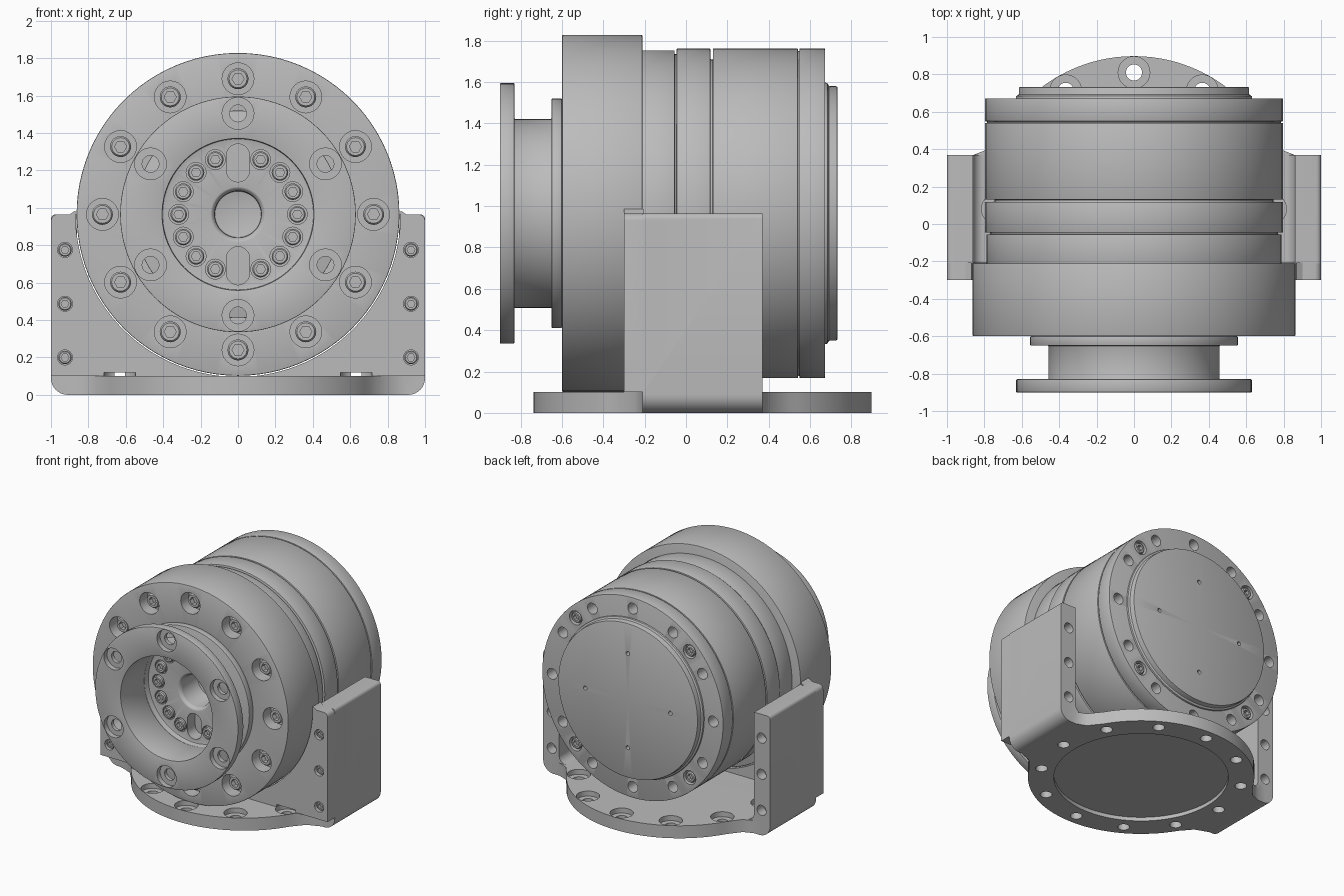
import bpy, bmesh
from math import sin, cos, pi, radians
from mathutils import Vector

cube = bpy.data.objects.get("Cube")
if cube:
    bpy.data.objects.remove(cube)

AXIS_Z = 0.965          # height of the drive axis
BASE_Y = 0.08           # centre of the round foot

grey = bpy.data.materials.new("machined_grey")
grey.use_nodes = True
grey.diffuse_color = (0.5, 0.5, 0.5, 1)
grey.node_tree.nodes["Principled BSDF"].inputs["Base Color"].default_value = (0.5, 0.5, 0.5, 1)


def lathe(bm, profile, centre=(0, 0, 0), axis="y", segs=24, closed=False, hex_rings=()):
    """Revolve (radius, offset) points; rings listed in hex_rings become hexagonal."""
    c, rings = Vector(centre), []
    for k, (r, h) in enumerate(profile):
        ring = []
        for i in range(1 if r == 0 else segs):
            a = 2 * pi * i / segs
            q = r / cos((a % (pi / 3)) - pi / 6) if k in hex_rings else r
            u, v = q * cos(a), q * sin(a)
            ring.append(bm.verts.new(c + Vector((u, h, v) if axis == "y" else (u, v, h))))
        rings.append(ring)
    pairs = list(zip(rings, rings[1:]))
    if closed:
        pairs.append((rings[-1], rings[0]))
    for a, b in pairs:
        for i in range(segs):
            j = (i + 1) % segs
            quad = [a[i % len(a)], a[j % len(a)], b[j % len(b)], b[i % len(b)]]
            quad = list(dict.fromkeys(quad))
            if len(quad) > 2:
                bm.faces.new(quad)


def extrude(bm, points, lo, hi, axis):
    """Extrude a flat outline between two levels on the given axis."""
    def place(p, h):
        return (p[0], h, p[1]) if axis == "y" else (p[0], p[1], h)
    face = bm.faces.new([bm.verts.new(place(p, lo)) for p in points])
    out = bmesh.ops.extrude_face_region(bm, geom=[face])["geom"]
    move = Vector(place((0, 0), hi - lo))
    bmesh.ops.translate(bm, vec=move, verts=[v for v in out if isinstance(v, bmesh.types.BMVert)])


def make(name, bm):
    bmesh.ops.recalc_face_normals(bm, faces=bm.faces)
    mesh = bpy.data.meshes.new(name)
    bm.to_mesh(mesh)
    bm.free()
    mesh.materials.append(grey)
    ob = bpy.data.objects.new(name, mesh)
    bpy.context.collection.objects.link(ob)
    return ob


def finish(ob, bevel=0.0, add=(), cut=None):
    """Soften edges, join and cut with helpers, then bake and shade."""
    helpers = [(a, "UNION") for a in add] + ([(cut, "DIFFERENCE")] if cut else [])
    for helper, op in helpers:
        helper.hide_render = True
        m = ob.modifiers.new(op, "BOOLEAN")
        m.operation, m.object, m.solver = op, helper, "EXACT"
    if bevel:
        m = ob.modifiers.new("Bevel", "BEVEL")
        m.width, m.segments, m.limit_method = bevel, 2, "ANGLE"
        m.angle_limit = radians(40)
        ob.modifiers.move(len(ob.modifiers) - 1, 0)
    graph = bpy.context.evaluated_depsgraph_get()
    graph.update()
    mesh = bpy.data.meshes.new_from_object(ob.evaluated_get(graph))
    ob.modifiers.clear()
    ob.data = mesh
    mesh.name = ob.name
    mesh.shade_smooth()
    mesh.set_sharp_from_angle(angle=radians(32))
    for helper, _ in helpers:
        bpy.data.objects.remove(helper)
    return ob


def ring_spots(radius, degrees, y):
    return [(radius * cos(radians(d)), y, AXIS_Z + radius * sin(radians(d))) for d in degrees]


def arc(cx, cy, r, start, end, n):
    return [(cx + r * cos(radians(start + (end - start) * i / n)),
             cy + r * sin(radians(start + (end - start) * i / n))) for i in range(n + 1)]


def screw(bm, spot, r, length, inward):
    """Socket head screw whose top sits at the spot, shank going inward along y."""
    s = inward
    lathe(bm, [(0, s * length), (r, s * length), (r, s * r * 0.2), (r * 0.85, 0),
               (r * 0.5, 0), (r * 0.5, s * r * 0.7), (0, s * r * 0.7)], spot, hex_rings=(4, 5))


def hole(bm, spot, r, depth, inward, axis="y"):
    lathe(bm, [(0, -inward * 0.02), (r, -inward * 0.02), (r, inward * depth), (0, inward * depth)], spot, axis)


def stepped_hole(bm, spot, wide, step, narrow, depth, inward, axis="y"):
    s = inward
    lathe(bm, [(0, -s * 0.02), (wide, -s * 0.02), (wide, s * step), (narrow, s * step),
               (narrow, s * depth), (0, s * depth)], spot, axis)


centre = (0, 0, AXIS_Z)
twelve = range(0, 360, 30)
six = range(30, 390, 60)
four = range(45, 405, 90)
hub_angles = [22.5 * i for i in range(16) if i not in (4, 12)]

# Output ring: flange, neck and collar around an open bore
bm = bmesh.new()
lathe(bm, [(0.405, -0.9), (0.63, -0.9), (0.63, -0.83), (0.457, -0.83), (0.457, -0.65),
           (0.555, -0.65), (0.555, -0.6), (0.405, -0.6)], centre, segs=96, closed=True)
ring = make("output_ring", bm)
bm = bmesh.new()
for s in ring_spots(0.54, six, -0.9):
    stepped_hole(bm, s, 0.085, 0.04, 0.045, 0.12, 1)
finish(ring, 0.004, cut=make("ring_cutter", bm))

# Front housing with recessed hub, slots and counterbores
bm = bmesh.new()
lathe(bm, [(0, -0.33), (0.125, -0.33), (0.125, -0.53), (0.142, -0.55), (0.405, -0.55), (0.405, -0.6),
           (0.863, -0.6), (0.863, -0.21), (0, -0.21)], centre, segs=96)
housing = make("front_housing", bm)
bm = bmesh.new()
for s in ring_spots(0.725, twelve, -0.6):
    hole(bm, s, 0.085, 0.1, 1)
for s in ring_spots(0.317, hub_angles, -0.55):
    hole(bm, s, 0.053, 0.03, 1)
for side in (-1, 1):
    z = AXIS_Z + side * 0.275
    slot = arc(0, z + 0.04, 0.062, 0, 180, 10) + arc(0, z - 0.04, 0.062, 180, 360, 10)
    extrude(bm, slot, -0.57, -0.45, "y")
finish(housing, 0.006, cut=make("housing_cutter", bm))

# Motor body with grooves between its sections, and rear bolt holes
bm = bmesh.new()
lathe(bm, [(0, -0.22), (0.788, -0.22), (0.788, -0.055), (0.77, -0.055), (0.77, -0.045), (0.797, -0.045),
           (0.797, 0.118), (0.745, 0.118), (0.745, 0.13), (0.797, 0.13), (0.797, 0.541), (0.785, 0.541),
           (0.785, 0.549), (0.797, 0.549), (0.797, 0.672), (0, 0.672)], centre, segs=96)
body = make("motor_body", bm)
bm = bmesh.new()
for s in ring_spots(0.71, twelve, 0.672):
    hole(bm, s, 0.043, 0.1, -1)
for s in ring_spots(0.71, four, 0.672):
    hole(bm, s, 0.055, 0.04, -1)
finish(body, 0.003, cut=make("body_cutter", bm))

# Rear cover with four pin holes
bm = bmesh.new()
lathe(bm, [(0, 0.66), (0.632, 0.66), (0.632, 0.685), (0.615, 0.69), (0.615, 0.733), (0, 0.733)], centre, segs=96)
cover = make("rear_cover", bm)
bm = bmesh.new()
for s in ring_spots(0.375, range(0, 360, 90), 0.733):
    hole(bm, s, 0.016, 0.04, -1)
finish(cover, 0.008, cut=make("cover_cutter", bm))

# Socket screws
for name, radius, degrees, y, r, length, inward in (
        ("housing_screws", 0.725, twelve, -0.56, 0.056, 0.08, 1),
        ("hub_screws", 0.317, hub_angles, -0.565, 0.044, 0.06, 1),
        ("rear_screws", 0.71, four, 0.668, 0.042, 0.05, -1)):
    bm = bmesh.new()
    for s in ring_spots(radius, degrees, y):
        screw(bm, s, r, length, inward)
    finish(make(name, bm))

# Round foot, flared into the side walls
bm = bmesh.new()
extrude(bm, arc(0, BASE_Y, 0.8175, 31, 149, 36) + [(-0.78, 0.40), (-0.87, 0.365), (-0.9, -0.205), (-0.78, -0.25)]
        + arc(0, BASE_Y, 0.8175, 211, 329, 36) + [(0.78, -0.25), (0.9, -0.205), (0.87, 0.365), (0.78, 0.40)],
        0, 0.1, "z")
foot = make("mounting_base", bm)

# U-shaped cradle with rounded lower corners and inner fillets
half = (arc(0.91, 0.09, 0.09, -90, 0, 8) + arc(0.975, 0.94, 0.025, 0, 90, 4) + [(0.86, 0.965)]
        + arc(0.8, 0.16, 0.06, 0, -90, 6))
bm = bmesh.new()
extrude(bm, half + [(-x, z) for x, z in reversed(half)], -0.21, 0.37, "y")
cradle = make("cradle", bm)

# Front saddle plates hugging the housing
saddles = []
for side in (-1, 1):
    outline = ([(1, 0.1)] + arc(0.965, 0.93, 0.035, 0, 90, 4) + [(0.9, 0.965), (0.869, 0.985)]
               + arc(0, AXIS_Z, 0.869, 0, -84, 28))
    bm = bmesh.new()
    extrude(bm, [(side * x, z) for x, z in outline], -0.3, -0.205, "y")
    saddles.append(make("saddle", bm))

# Foot holes, underside recess and side plate holes
bm = bmesh.new()
lathe(bm, [(0, -0.02), (0.63, -0.02), (0.63, 0.03), (0, 0.03)], (0, BASE_Y, 0), "z", 96)
for d in twelve:
    spot = (0.73 * cos(radians(d)), BASE_Y + 0.73 * sin(radians(d)), 0.1)
    stepped_hole(bm, spot, 0.085, 0.04, 0.043, 0.13, -1, "z")
for x in (-0.925, 0.925):
    for z in (0.2, 0.487, 0.775):
        hole(bm, (x, -0.3, z), 0.04, 0.08, 1)
        hole(bm, (x, 0.37, z), 0.04, 0.08, -1)
finish(foot, add=[cradle] + saddles, cut=make("foot_cutter", bm))

# Set screws in the front side holes
bm = bmesh.new()
for x in (-0.925, 0.925):
    for z in (0.2, 0.487, 0.775):
        screw(bm, (x, -0.285, z), 0.036, 0.05, 1)
finish(make("side_screws", bm))
